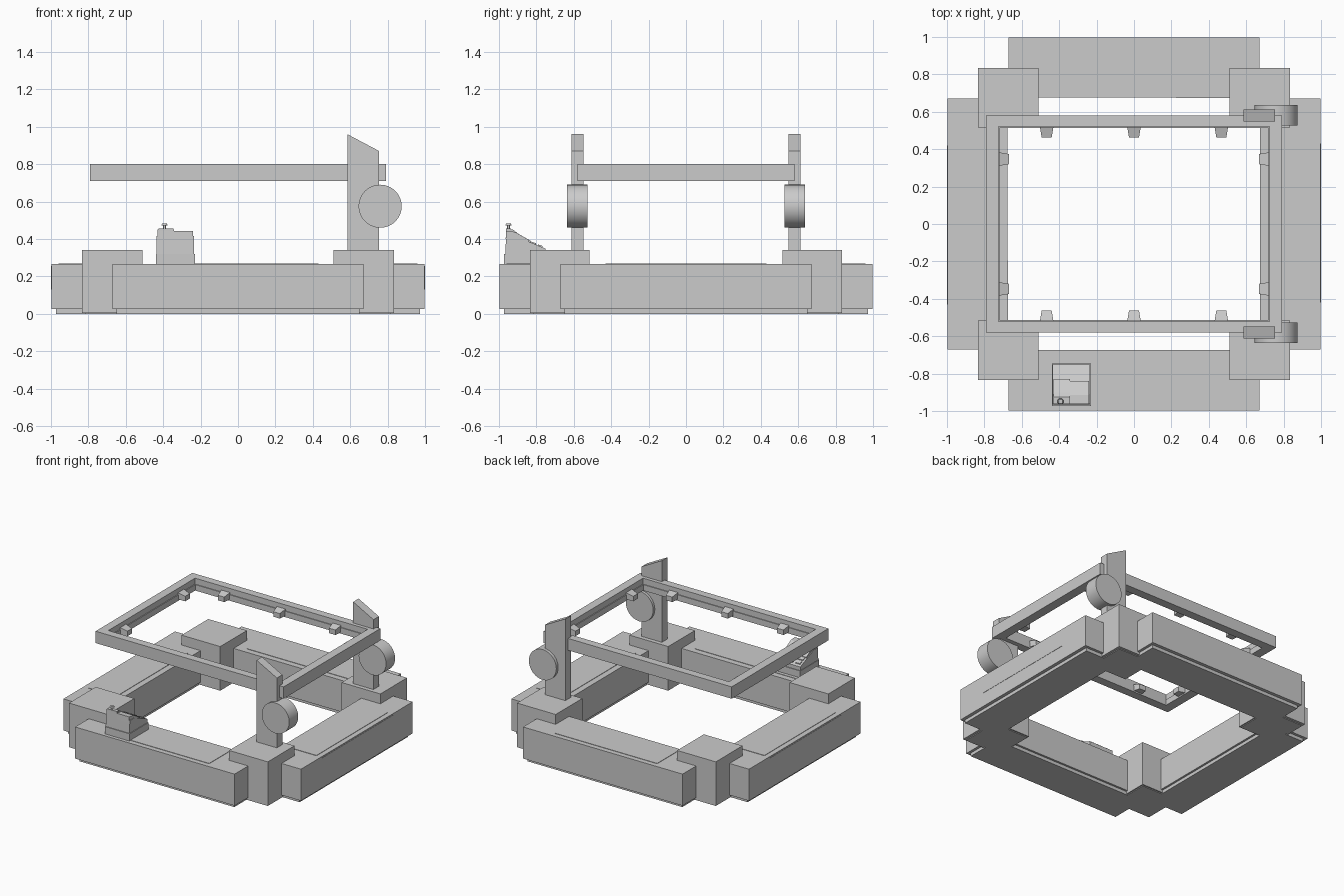
import bpy, bmesh, math
from mathutils import Matrix, Vector

if "Cube" in bpy.data.objects:
    bpy.data.objects.remove(bpy.data.objects["Cube"])


def finish(name, bm):
    bmesh.ops.recalc_face_normals(bm, faces=bm.faces)
    me = bpy.data.meshes.new(name)
    bm.to_mesh(me)
    bm.free()
    ob = bpy.data.objects.new(name, me)
    bpy.context.collection.objects.link(ob)
    return ob


def box(name, x, y, z, turn=0):
    """Box from min/max ranges, optionally turned about the world z axis."""
    bm = bmesh.new()
    bmesh.ops.create_cube(bm, size=1)
    for v in bm.verts:
        v.co = Vector([(r[0] + r[1]) / 2 + c * (r[1] - r[0]) for c, r in zip(v.co, (x, y, z))])
    bm.transform(Matrix.Rotation(turn, 4, 'Z'))
    return finish(name, bm)


def prism(name, pts, a, b, place):
    """Extrude a 2D profile between a and b; place maps (u, v, w) to xyz."""
    bm = bmesh.new()
    lo = [bm.verts.new(place(u, v, a)) for u, v in pts]
    hi = [bm.verts.new(place(u, v, b)) for u, v in pts]
    n = len(pts)
    bm.faces.new(lo)
    bm.faces.new(hi)
    for i in range(n):
        bm.faces.new((lo[i], lo[(i + 1) % n], hi[(i + 1) % n], hi[i]))
    return finish(name, bm)


def cylinder(name, loc, r, depth, axis='Z', seg=48, r2=None):
    bm = bmesh.new()
    bmesh.ops.create_cone(bm, cap_ends=True, segments=seg, radius1=r,
                          radius2=r if r2 is None else r2, depth=depth)
    if axis == 'Y':
        bm.transform(Matrix.Rotation(math.pi / 2, 4, 'X'))
    bm.transform(Matrix.Translation(loc))
    ob = finish(name, bm)
    bpy.context.view_layer.objects.active = ob
    ob.select_set(True)
    bpy.ops.object.shade_smooth_by_angle(angle=math.radians(40))
    ob.select_set(False)
    return ob


# Four base beams with plinths and thin cover panels
for i, side in enumerate(("front", "right", "back", "left")):
    t = i * math.pi / 2
    box(side + "_base_beam", (-.67, .67), (-.998, -.675), (.025, .265), t)
    box(side + "_plinth", (-.65, .65), (-.973, -.69), (0, .03), t)
    box(side + "_top_panel", (-.43, .43), (-.96, -.72), (.26, .268), t)
    if i % 2:
        box(side + "_side_panel", (-.42, .43), (-1, -.98), (.13, .255), t)

# Corner blocks
for sx in (-1, 1):
    for sy in (-1, 1):
        name = ("right" if sx > 0 else "left") + ("_back" if sy > 0 else "_front")
        box(name + "_corner_block", sorted((sx * .51, sx * .835)),
            sorted((sy * .515, sy * .835)), (.005, .34))
        box(name + "_corner_plinth", sorted((sx * .52, sx * .815)),
            sorted((sy * .525, sy * .815)), (0, .02))

# Slanted posts with round pivot drums
for s, side in ((-1, "front"), (1, "back")):
    prism(side + "_post", [(.585, .33), (.755, .33), (.755, .87), (.585, .96)],
          s * .547, s * .612, lambda u, v, w: (u, w, v))
    cylinder(side + "_pivot_drum", (.76, s * .581, .575), .115, .108, 'Y', 64)

# Raised rectangular frame with a thin inner lip
def ring(name, ox, oy, ix, iy, z0, z1):
    bm = bmesh.new()
    loops = []
    for hx, hy, z in ((ox, oy, z0), (ox, oy, z1), (ix, iy, z1), (ix, iy, z0)):
        loops.append([bm.verts.new((a * hx, b * hy, z))
                      for a, b in ((-1, -1), (1, -1), (1, 1), (-1, 1))])
    for k in range(4):
        p, q = loops[k], loops[(k + 1) % 4]
        for j in range(4):
            bm.faces.new((p[j], p[(j + 1) % 4], q[(j + 1) % 4], q[j]))
    return finish(name, bm)


ring("upper_frame", .79, .58, .725, .52, .71, .80)
ring("frame_inner_lip", .74, .54, .719, .514, .71, .755)


# Tapered sensor pods around the inside of the frame
def pod(name, along, dist, turn):
    bm = bmesh.new()
    bmesh.ops.create_cube(bm, size=1)
    for v in bm.verts:
        inner = v.co.y > 0
        v.co = Vector((along + v.co.x * (.054 if inner else .072),
                       -dist + (.055 if inner else 0),
                       (.735 if inner else .745) + v.co.z * (.038 if inner else .05)))
    bm.transform(Matrix.Rotation(turn, 4, 'Z'))
    finish(name, bm)


for k, x in enumerate((-.467, 0, .467)):
    pod(f"front_pod_{k}", x, .518, 0)
    pod(f"back_pod_{k}", x, .518, math.pi)
for k, y in enumerate((-.347, .347)):
    pod(f"right_pod_{k}", y, .722, math.pi / 2)
    pod(f"left_pod_{k}", y, .722, -math.pi / 2)

# Control console facing inward, standing on the front beam
box("console_base", (-.438, -.23), (-.972, -.745), (.262, .32))
prism("console_body", [(-.966, .315), (-.962, .415), (-.91, .415), (-.75, .348), (-.75, .315)],
      -.435, -.235, lambda u, v, w: (w, u, v))
prism("console_left_riser", [(-.964, .40), (-.962, .45), (-.925, .45), (-.90, .43), (-.83, .39), (-.83, .37)],
      -.43, -.342, lambda u, v, w: (w, u, v))
prism("console_right_riser", [(-.964, .40), (-.962, .442), (-.915, .438), (-.84, .395), (-.84, .375)],
      -.345, -.24, lambda u, v, w: (w, u, v))
# Low keys following the sloping desk
for k, (x0, x1, y) in enumerate(((-.42, -.35, -.815), (-.33, -.26, -.815),
                                 (-.42, -.38, -.78), (-.36, -.31, -.78), (-.29, -.25, -.78))):
    z = .348 + (-.75 - y) * -.067 / .16 * -1
    prism(f"console_key_{k}", [(y - .012, z), (y - .012, z + .011), (y + .012, z + .002), (y + .012, z - .01)],
          x0, x1, lambda u, v, w: (w, u, v))
# Control stick
box("stick_mount", (-.425, -.345), (-.963, -.935), (.445, .456))
cylinder("stick_shaft", (-.393, -.949, .463), .007, .03, seg=16)
cylinder("stick_knob", (-.393, -.949, .477), .017, .009, seg=24, r2=.012)
